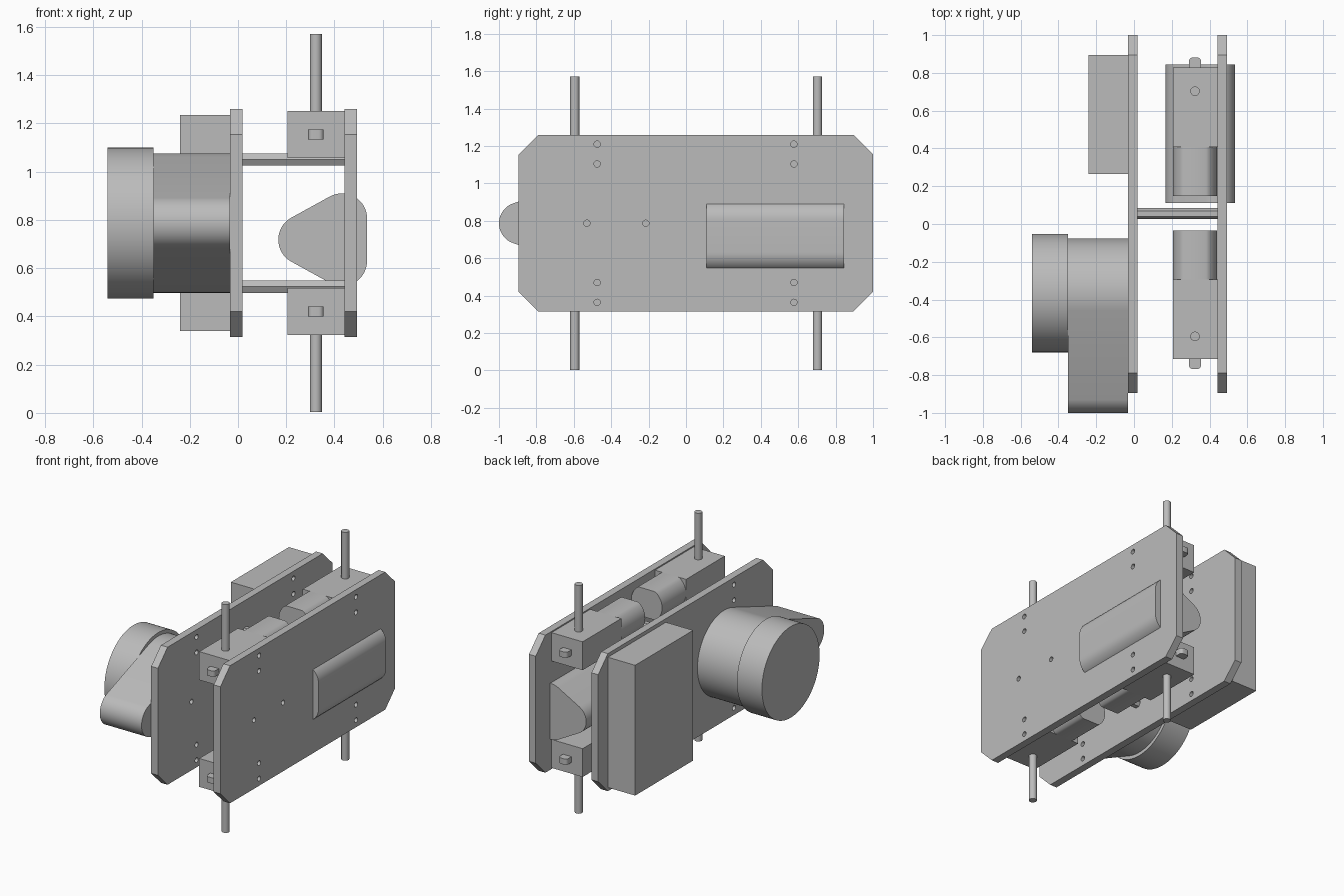
import bpy, bmesh, math
from mathutils import Vector
from mathutils.geometry import convex_hull_2d

cube = bpy.data.objects.get("Cube")
if cube:
    bpy.data.objects.remove(cube, do_unlink=True)

grey = bpy.data.materials.new("plain grey")
grey.use_nodes = True
colour = (0.5, 0.5, 0.5, 1)
grey.diffuse_color = colour
grey.node_tree.nodes["Principled BSDF"].inputs["Base Color"].default_value = colour


def circle(u, v, r, n=48):
    return [(u + r * math.cos(2 * math.pi * i / n), v + r * math.sin(2 * math.pi * i / n))
            for i in range(n)]


def rect(u0, u1, v0, v1):
    return [(u0, v0), (u1, v0), (u1, v1), (u0, v1)]


def hull(points):
    return [points[i] for i in convex_hull_2d([Vector(p) for p in points])]


def prism(name, loops, axis, lo, hi):
    """Extrude an outline (first loop) with holes (other loops) along an axis."""
    place = {"x": lambda u, v, w: (w, u, v),
             "y": lambda u, v, w: (u, w, v),
             "z": lambda u, v, w: (u, v, w)}[axis]
    bm = bmesh.new()
    edges = []
    for loop in loops:
        vs = [bm.verts.new(place(u, v, lo)) for u, v in loop]
        edges += [bm.edges.new((a, b)) for a, b in zip(vs, vs[1:] + vs[:1])]
    if len(loops) == 1:
        bm.faces.new(vs)
    else:
        bmesh.ops.triangle_fill(bm, edges=edges, use_beauty=True)
    ext = bmesh.ops.extrude_face_region(bm, geom=bm.faces[:], use_keep_orig=True)
    moved = [g for g in ext["geom"] if isinstance(g, bmesh.types.BMVert)]
    bmesh.ops.translate(bm, verts=moved, vec=place(0, 0, hi - lo))
    bmesh.ops.recalc_face_normals(bm, faces=bm.faces[:])
    mesh = bpy.data.meshes.new(name)
    bm.to_mesh(mesh)
    bm.free()
    mesh.materials.append(grey)
    ob = bpy.data.objects.new(name, mesh)
    bpy.context.collection.objects.link(ob)
    bpy.ops.object.select_all(action="DESELECT")
    ob.select_set(True)
    bpy.context.view_layer.objects.active = ob
    bpy.ops.object.shade_smooth_by_angle(angle=math.radians(25))
    return ob


# Side plates with clipped corners and bolt holes
MID = 0.787
y0, y1, z0, z1, c = -0.895, 1.0, 0.315, 1.26, 0.105
outline = [(y0 + c, z0), (y1 - c, z0), (y1, z0 + c), (y1, z1 - c),
           (y1 - c, z1), (y0 + c, z1), (y0, z1 - c), (y0, z0 + c)]
holes = [(y, MID + s * h) for y in (-0.475, 0.577) for s in (-1, 1) for h in (0.317, 0.423)]
holes += [(-0.53, MID), (-0.215, MID)]
plate_loops = [outline] + [circle(y, z, 0.017, 16) for y, z in holes]
prism("right_plate", plate_loops, "x", -0.033, 0.018)
prism("left_plate", plate_loops, "x", 0.442, 0.493)

# Hexagonal spacers between the plates
for name, z in (("upper", 1.05), ("lower", 0.523)):
    prism(name + "_spacer", [circle(0.055, z, 0.029, 6)], "x", 0.018, 0.442)

# Four geared motors: box, flattened can, end tab and output shaft
MX = 0.323
for end, ybox, d in (("front", -0.715, 1), ("rear", 0.828, -1)):
    for level, s in (("upper", 1), ("lower", -1)):
        tag = f"{end}_{level}_"
        zc = MID + s * 0.367
        span = lambda a, b: sorted((ybox + d * a, ybox + d * b))
        prism(tag + "gearbox", [rect(MX - 0.117, MX + 0.12, zc - 0.0975, zc + 0.0975)],
              "y", *span(0, 0.42))
        can = [(u, max(zc - 0.0975, min(zc + 0.0975, v))) for u, v in circle(MX, zc, 0.117)]
        prism(tag + "motor_can", [hull(can)], "y", *span(0.42, 0.68))
        tab = hull(circle(MX - 0.012, ybox - d * 0.033, 0.02, 24)
                   + circle(MX + 0.012, ybox - d * 0.033, 0.02, 24)
                   + rect(MX - 0.032, MX + 0.032, ybox - 0.002, ybox + 0.002))
        prism(tag + "tab", [tab], "z", zc - 0.02, zc + 0.02)
        ends = sorted((zc + s * 0.09, MID + s * 0.784))
        prism(tag + "shaft", [circle(MX, -0.595 if d > 0 else 0.703, 0.025, 32)], "z", *ends)

# Rounded triangular cell pack passing through the left plate
cells = [(0.431, 0.806), (0.431, 0.63), (0.271, 0.718)]
prism("cell_pack", [hull([p for x, z in cells for p in circle(x, z, 0.104)])],
      "y", 0.11, 0.845)

# Flat rectangular box on the right plate
prism("equipment_box", [rect(0.265, 0.895, 0.34, 1.235)], "x", -0.24, -0.033)

# Round drum on a teardrop housing
DY = -0.366
prism("teardrop_housing", [hull(circle(DY, MID, 0.289, 96) + circle(-0.888, MID, 0.112, 64))],
      "x", -0.35, -0.033)
prism("drum", [circle(DY, MID, 0.313, 96)], "x", -0.54, -0.35)
